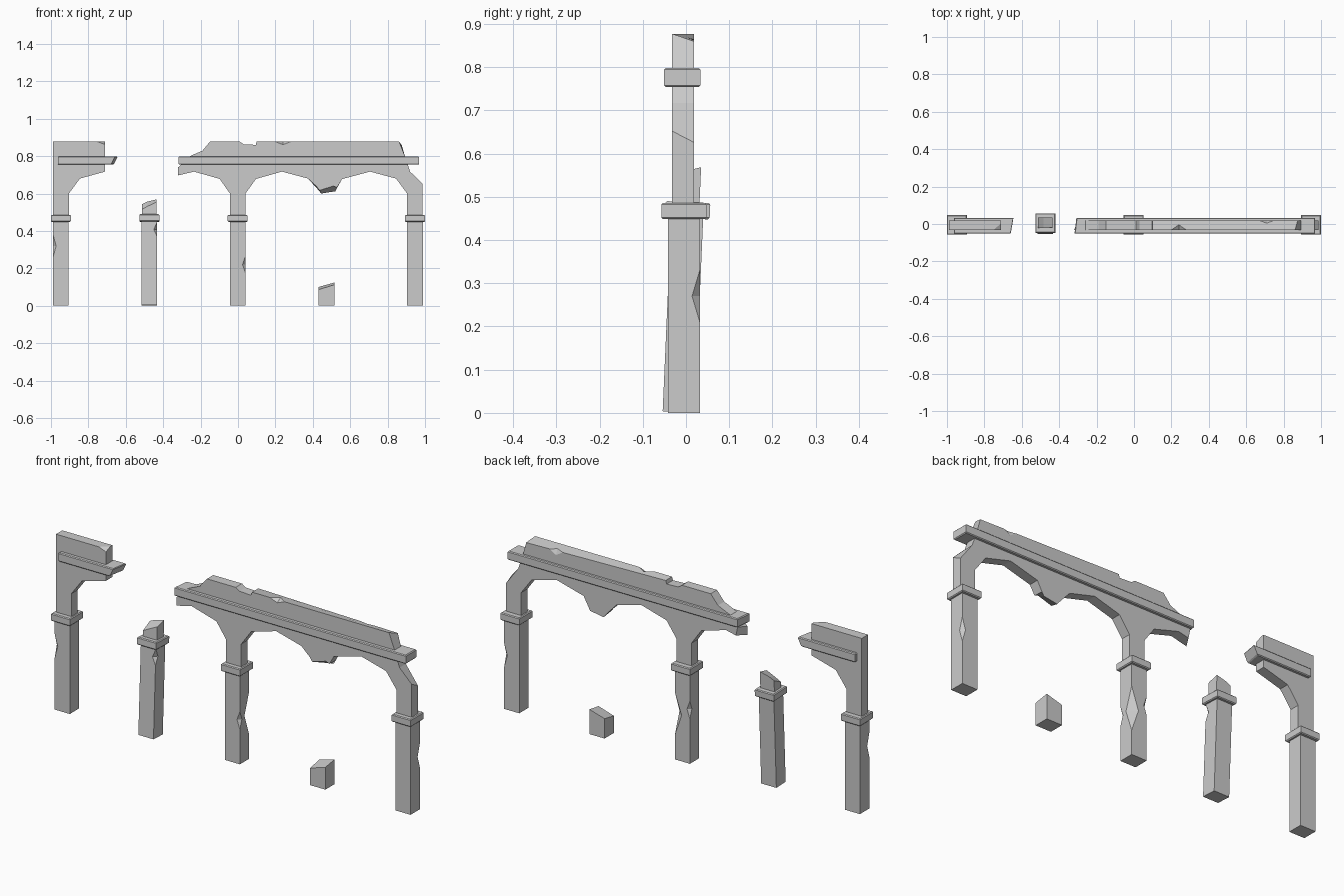
import bpy, bmesh
from mathutils import Vector, Matrix

if "Cube" in bpy.data.objects:
    bpy.data.objects.remove(bpy.data.objects["Cube"])

YF, YB = -0.032, 0.018        # wall front / back
PF, PB = -0.042, 0.032        # pillar front / back


def make(name, bm):
    bmesh.ops.recalc_face_normals(bm, faces=bm.faces)
    me = bpy.data.meshes.new(name)
    bm.to_mesh(me)
    bm.free()
    ob = bpy.data.objects.new(name, me)
    bpy.context.collection.objects.link(ob)
    return ob


def prism(name, front, y0, y1, back=None):
    """Extrude an x-z outline along y; back maps point index -> moved back point."""
    back = back or {}
    bm = bmesh.new()
    f = [bm.verts.new((x, y0, z)) for x, z in front]
    b = [bm.verts.new((p[0], y1, p[1])) for p in (back.get(i, q) for i, q in enumerate(front))]
    n = len(front)
    bm.faces.new(f)
    bm.faces.new(b[::-1])
    for i in range(n):
        bm.faces.new((f[i], b[i], b[(i + 1) % n], f[(i + 1) % n]))
    return make(name, bm)


def chip(ob, center, size):
    """Knock a diamond-shaped chip out of an object."""
    bm = bmesh.new()
    bmesh.ops.create_cube(bm, size=2)
    bm.clear()
    pts = [Vector(d) for d in ((1, 0, 0), (0, 1, 0), (-1, 0, 0), (0, -1, 0), (0, 0, 1), (0, 0, -1))]
    v = [bm.verts.new([p[k] * size[k] + center[k] for k in range(3)]) for p in pts]
    for i in range(4):
        j = (i + 1) % 4
        bm.faces.new((v[i], v[j], v[4]))
        bm.faces.new((v[j], v[i], v[5]))
    cutter = make("chip_cutter", bm)
    cutter.hide_render = True
    mod = ob.modifiers.new("chip", 'BOOLEAN')
    mod.operation, mod.solver, mod.object = 'DIFFERENCE', 'EXACT', cutter
    dg = bpy.context.evaluated_depsgraph_get()
    me = bpy.data.meshes.new_from_object(ob.evaluated_get(dg))
    ob.modifiers.clear()
    ob.data = me
    bpy.data.objects.remove(cutter)


def ledge(name, x0, x1, z0, z1, y0, y1, s=0.004, inset=0.004):
    """Block whose top and bottom slope slightly toward the edges."""
    bm = bmesh.new()
    rings = []
    for z, d in ((z0, inset), (z0 + s, 0), (z1 - s, 0), (z1, inset)):
        rings.append([bm.verts.new(c) for c in ((x0 + d, y0 + d, z), (x1 - d, y0 + d, z),
                                                (x1 - d, y1 - d, z), (x0 + d, y1 - d, z))])
    bm.faces.new(rings[0])
    bm.faces.new(rings[-1])
    for a, b in zip(rings, rings[1:]):
        for i in range(4):
            j = (i + 1) % 4
            bm.faces.new((a[i], a[j], b[j], b[i]))
    return make(name, bm)


def pillar(name, cx, chips):
    """Lower shaft with chipped corners, plus its capital."""
    x0, x1 = cx - 0.042, cx + 0.042
    shaft = prism(name + "_shaft", [(x0, 0), (x1, 0), (x1, 0.455), (x0, 0.455)], PF, PB)
    for sx, sy, z, r, h in chips:
        chip(shaft, (x1 if sx > 0 else x0, PB if sy > 0 else PF, z), (r, r, h))
    cap = ledge(name + "_capital", cx - 0.053, cx + 0.053, 0.448, 0.486, -0.057, 0.047)
    return shaft, cap


# Pillars: (side x, side y, height, radius, half height) per chip
pillar("left_pillar", -0.947, [(-1, -1, 0.32, 0.017, 0.06)])
pillar("middle_pillar", -0.002, [(1, 1, 0.23, 0.038, 0.11), (1, -1, 0.22, 0.016, 0.045),
                                 (-1, 1, 0.27, 0.016, 0.045)])
pillar("right_pillar", 0.946, [(1, 1, 0.27, 0.018, 0.06)])

# Broken pillar with a stub on top, leaning backward
shaft, cap = pillar("broken_pillar", -0.474, [(1, -1, 0.405, 0.018, 0.04)])
stub = prism("broken_pillar_stub",
             [(-0.513, 0.47), (-0.435, 0.47), (-0.435, 0.552), (-0.485, 0.528), (-0.513, 0.513)],
             YF, YB + 0.004, {2: (-0.435, 0.568), 3: (-0.485, 0.556), 4: (-0.513, 0.543)})
for ob in (shaft, cap, stub):
    ob.data.transform(Matrix.Translation((0, -0.012, 0.002)) @ Matrix.Rotation(-0.044, 4, 'X'))

# Remains of the missing pillar
prism("pillar_remnant", [(0.43, 0), (0.515, 0), (0.515, 0.112), (0.43, 0.086)], PF, PB,
      {2: (0.515, 0.124), 3: (0.43, 0.10)})

# Left wall fragment with half an arch
left = prism("left_wall", [(-0.989, 0.47), (-0.904, 0.47), (-0.904, 0.6), (-0.845, 0.68),
                           (-0.711, 0.717), (-0.711, 0.877), (-0.989, 0.877)], YF, YB)
chip(left, (-0.711, YF, 0.877), (0.04, 0.035, 0.015))

# Main wall over the arches
main = prism("main_wall", [
    (0.987, 0.47), (0.987, 0.652), (0.92, 0.717), (0.893, 0.797), (0.861, 0.877),
    (0.10, 0.877), (0.095, 0.86), (0.03, 0.863), (0.01, 0.877),
    (-0.15, 0.877), (-0.19, 0.829), (-0.257, 0.80), (-0.32, 0.74), (-0.32, 0.697),
    (-0.235, 0.717), (-0.098, 0.678), (-0.043, 0.6), (-0.043, 0.47),
    (0.04, 0.47), (0.04, 0.6), (0.096, 0.678), (0.235, 0.717), (0.374, 0.68),
    (0.42, 0.638), (0.435, 0.617), (0.51, 0.64), (0.53, 0.632), (0.556, 0.677),
    (0.706, 0.717), (0.845, 0.68), (0.904, 0.6), (0.904, 0.47)], YF, YB,
    {1: (0.987, 0.626), 4: (0.875, 0.86), 12: (-0.30, 0.75), 13: (-0.29, 0.705),
     23: (0.42, 0.63), 24: (0.445, 0.6), 25: (0.52, 0.612), 26: (0.53, 0.63)})
chip(main, (0.24, YF, 0.877), (0.04, 0.028, 0.016))
chip(main, (0.71, YB, 0.877), (0.06, 0.018, 0.035))

# Horizontal bands, broken ends sheared
band = ledge("left_band", -0.963, -0.66, 0.754, 0.798, -0.051, 0.033)
for v in band.data.vertices:
    if v.co.x > -0.7:
        v.co.x += (v.co.z - 0.79) * 0.5 + (v.co.y + 0.01) * 0.18 + 0.006
band = ledge("main_band", -0.318, 0.968, 0.754, 0.798, -0.051, 0.033)
for v in band.data.vertices:
    if v.co.x < 0:
        v.co.x += (v.co.y + 0.051) * 0.12
